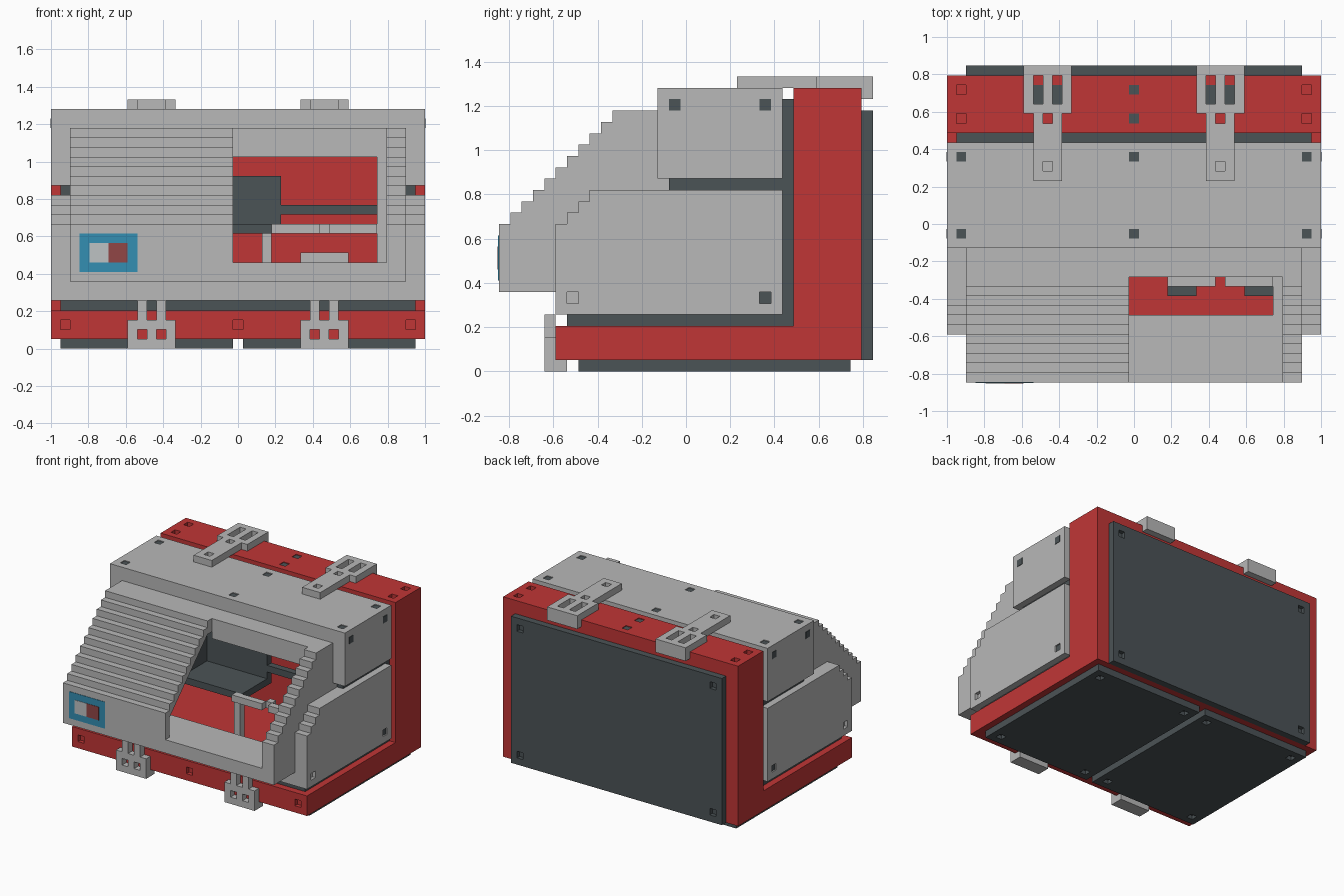
import bpy, bmesh

if "Cube" in bpy.data.objects:
    bpy.data.objects.remove(bpy.data.objects["Cube"], do_unlink=True)

U = 2 / 39          # one grid cell
W = 39              # model width in cells


def pt(x, y, z):
    return (x * U - 1, (y - 16.5) * U, z * U)


def material(name, rgb):
    lin = [((c / 255 + 0.055) / 1.055) ** 2.4 for c in rgb] + [1]
    m = bpy.data.materials.new(name)
    m.use_nodes = True
    m.diffuse_color = lin
    bsdf = m.node_tree.nodes["Principled BSDF"]
    bsdf.inputs["Base Color"].default_value = lin
    bsdf.inputs["Roughness"].default_value = 0.8
    return m


GRAY = material("light gray", (184, 184, 184))
RED = material("red", (192, 54, 54))
DARK = material("dark slate", (75, 83, 86))
BLUE = material("blue", (52, 142, 178))
PALE = material("pale gray", (190, 194, 196))
MAROON = material("dull red", (145, 70, 70))


def make(name, bm, mat):
    bmesh.ops.recalc_face_normals(bm, faces=bm.faces)
    me = bpy.data.meshes.new(name)
    bm.to_mesh(me)
    bm.free()
    me.materials.append(mat)
    ob = bpy.data.objects.new(name, me)
    bpy.context.collection.objects.link(ob)
    return ob


def boxes(name, mat, *specs):
    """Each spec is x0, x1, y0, y1, z0, z1 in grid cells."""
    bm = bmesh.new()
    for x0, x1, y0, y1, z0, z1 in specs:
        lo, hi = pt(x0, y0, z0), pt(x1, y1, z1)
        for v in bmesh.ops.create_cube(bm, size=1)["verts"]:
            v.co = [hi[i] if v.co[i] > 0 else lo[i] for i in range(3)]
    return make(name, bm, mat)


def extrude_x(name, mat, profile, x0, x1):
    """Side profile of (y, z) cells, extruded across x."""
    bm = bmesh.new()
    face = bm.faces.new([bm.verts.new(pt(x0, y, z)) for y, z in profile])
    geo = bmesh.ops.extrude_face_region(bm, geom=[face])["geom"]
    for v in geo:
        if isinstance(v, bmesh.types.BMVert):
            v.co.x = x1 * U - 1
    return make(name, bm, mat)


def cut(ob, *specs):
    cutter = boxes("cutter", ob.data.materials[0], *specs)
    cutter.hide_render = True
    mod = ob.modifiers.new("cut", "BOOLEAN")
    mod.operation, mod.solver, mod.object = "DIFFERENCE", "EXACT", cutter
    dg = bpy.context.evaluated_depsgraph_get()
    me = bpy.data.meshes.new_from_object(ob.evaluated_get(dg))
    ob.modifiers.clear()
    ob.data = me
    bpy.data.objects.remove(cutter, do_unlink=True)


def stairs(n, z0, y0=0):
    pts = []
    for k in range(n):
        pts += [(y0 + k, z0 + k), (y0 + k + 1, z0 + k)]
    return pts


E = 0.1             # overshoot for cutters
COLS = (1, 19, 37)  # peg hole columns

# Red L-shaped chassis
chassis = extrude_x("chassis", RED, [(5, 1), (32, 1), (32, 25), (26, 25), (26, 4), (5, 4)], 0, W)
cut(chassis, *[(x, x + 1, y, y + 1, 24.4, 25 + E) for x in COLS for y in (27, 30)],
    *[(x, x + 1, 5 - E, 5.6, 2, 3) for x in COLS])
boxes("chassis_top_pegs", DARK, *[(19, 20, y, y + 1, 24.4, 24.9) for y in (27, 30)])

# Dark base plates and back plate
for side, x in (("right", 1), ("left", 20)):
    plate = boxes(side + "_base_plate", DARK, (x, x + 18, 7, 31, 0, 1))
    cut(plate, *[(a, a + 1, b, b + 1, -E, 0.6) for a in (x + 1, x + 16) for b in (8, 29)])
back = boxes("back_plate", DARK, (2, 37, 32, 33, 1, 23))
cut(back, *[(a, a + 1, 32.4, 33 + E, b, b + 1) for a in (3, 35) for b in (2, 21)])

# Dark gasket frames around the body
floor = boxes("floor_gasket", DARK, (1, 38, 6, 25, 4, 5))
cut(floor, (4, 35, 7, 25 + E, 4 - E, 5 + E))
rear = boxes("rear_gasket", DARK, (1, 38, 25, 26, 4, 24))
cut(rear, (4, 35, 25 - E, 26 + E, 4 - E, 21))
boxes("middle_gasket", DARK, (1, 3, 15, 25, 16, 17), (36, 38, 15, 25, 16, 17))

# Lower body: hollow, stepped at the front
lower = extrude_x("lower_body", GRAY, [(5, 5)] + stairs(3, 13, 5) + [(8, 16), (25, 16), (25, 5)], 0, W)
cut(lower, (2, 37, 7, 26, 4, 17))
cut(lower, (2, 37, 4, 8, 9, 17))
cut(lower, *[(x0, x1, y, y + 1, 6, 7) for x0, x1 in ((-E, 0.5), (38.5, W + E)) for y in (6, 23)])

# Upper body: hollow underneath
upper = boxes("upper_body", GRAY, (0, W, 14, 25, 17, 25))
cut(upper, (2, 37, 15, 26, 16, 20))
cut(upper, *[(x, x + 1, y, y + 1, 24.5, 25 + E) for x in COLS for y in (15, 23)])
cut(upper, (4, 35, 13, 16, 16, 20))

# Dark peg fills in the body
boxes("body_top_pegs", DARK, *[(x, x + 1, y, y + 1, 24.5, 24.9) for x in COLS for y in (15, 23)])
boxes("body_side_pegs", DARK,
      *[(x, x + 0.13, y, y + 1, z, z + 1) for x in (-0.06, W - 0.07)
        for y, z in ((15, 23), (23, 23))],
      (0.2, 0.6, 23, 24, 6, 7), (38.4, 38.8, 23, 24, 6, 7))

# Stepped nose: side walls, stair shell, ledge and roof over the opening
side = [(0, 7)] + stairs(10, 13) + [(10, 23), (15, 23), (15, 7)]
extrude_x("nose_right_wall", GRAY, side, 2, 4)
extrude_x("nose_left_wall", GRAY, side, 35, 37)
shell = [(0, 9)] + stairs(10, 13) + [(10, 23), (14, 23), (14, 21), (10, 21), (1, 12), (1, 9)]
extrude_x("nose_stair_shell", GRAY, shell, 4, 19)
boxes("nose_ledge", GRAY, (4, 35, 0, 7, 7, 9))
boxes("nose_roof", GRAY, (19, 35, 11, 14, 20, 23))
boxes("opening_jamb", GRAY, (34, 35, 7, 12, 7, 9), (34, 35, 11, 12, 9, 20))

# Emblem plates on the nose front
boxes("badge_frame", BLUE, (3, 9, -0.06, 0, 8, 12))
boxes("badge_pale_half", PALE, (4, 6, -0.11, -0.06, 9, 11))
boxes("badge_red_half", MAROON, (6, 8, -0.11, -0.06, 9, 11))

# Cabin interior: open dark tub, beams and posts
boxes("cabin_tub", DARK, (13, 24, 11, 18, 12, 13), (13, 24, 17, 18, 13, 18), (13, 14, 11, 17, 13, 18))
boxes("cabin_rail", DARK, (24, 34, 17, 18, 14, 15))
boxes("cabin_beam", GRAY, (23, 28, 10, 11, 12, 13), (29, 34, 10, 11, 12, 13),
      (28, 29, 11, 12, 12, 13))
boxes("cabin_posts", GRAY, (22, 23, 12, 13, 4, 12), (32, 33, 14, 15, 4, 9))
boxes("cabin_block", GRAY, (26, 31, 20, 22, 4, 10))
boxes("cabin_floor_blocks", DARK, (23, 26, 9, 10, 4, 6), (31, 34, 9, 10, 4, 6))

# Latches, on both sides of the centre
for name, x in (("right", 8), ("left", 26)):
    strap = boxes(name + "_top_latch_strap", GRAY, (x + 1, x + 4, 21, 28, 25, 26))
    cut(strap, (x + 2, x + 3, 27, 28 + E, 24, 27), (x + 2, x + 3, 22, 23, 24, 27))
    head = boxes(name + "_top_latch_head", GRAY, (x, x + 5, 28, 33, 25, 26))
    cut(head, (x + 1, x + 2, 29, 32, 24, 27), (x + 3, x + 4, 29, 32, 24, 27))
    boxes(name + "_top_latch_lip", GRAY, (x, x + 5, 32, 33, 24, 25))
    boxes(name + "_top_latch_slots", DARK, *[(a, a + 1, 29, 31, 24.95, 25.1) for a in (x + 1, x + 3)])
    front = boxes(name + "_front_latch", GRAY, (x, x + 5, 4, 5, 0, 3))
    cut(front, *[(a, a + 1, 3, 6, 1, 2) for a in (x + 1, x + 3)])
    boxes(name + "_front_latch_foot", GRAY, (x, x + 5, 5, 6, 0, 1))
    boxes(name + "_front_latch_prongs", GRAY, *[(a, a + 1, 4, 5, 3, 5) for a in (x + 1, x + 3)])
